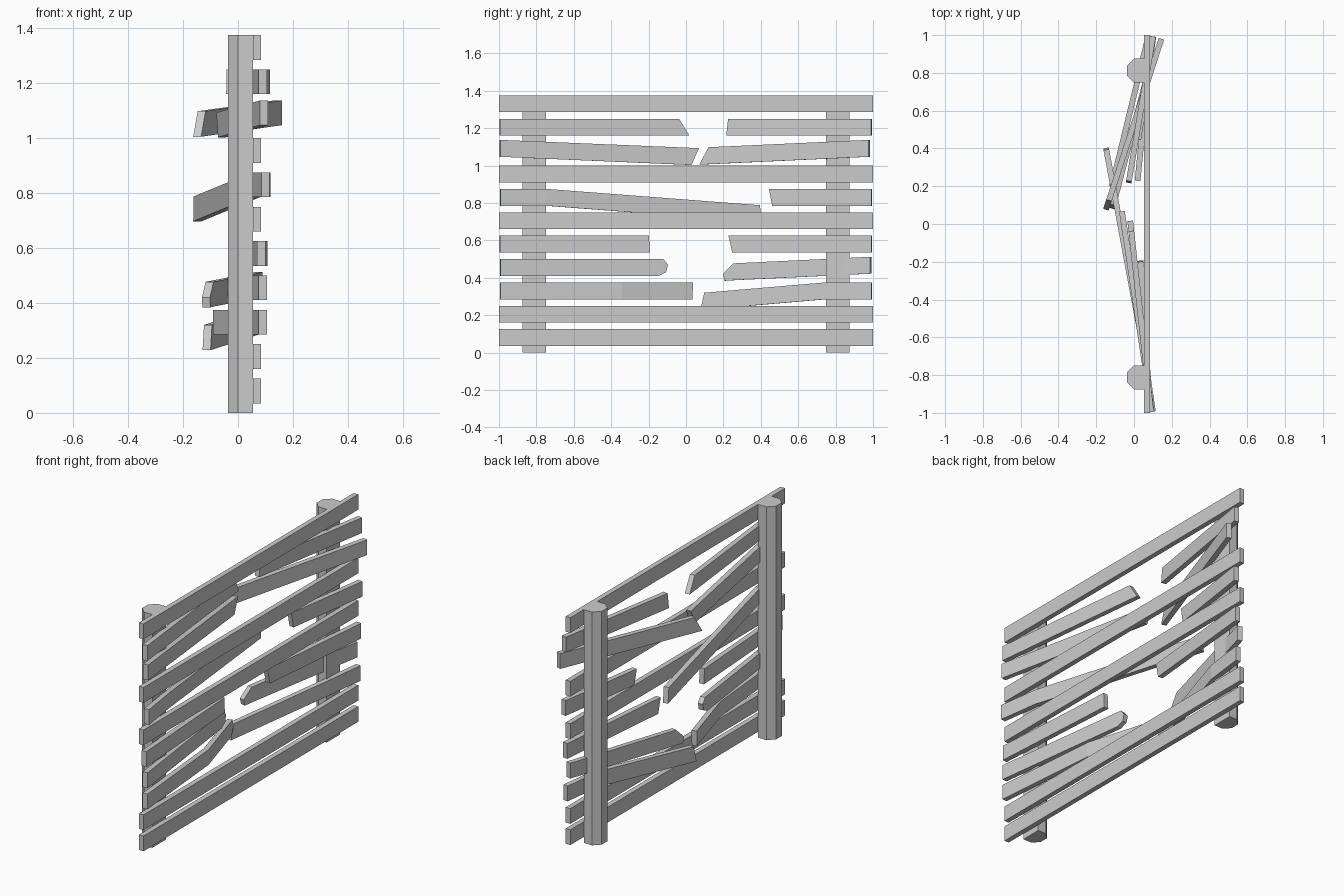
import bpy, math

if "Cube" in bpy.data.objects:
    bpy.data.objects.remove(bpy.data.objects["Cube"])

T = 0.03   # board thickness
H = 0.09   # board height


def mesh_object(name, verts, faces):
    me = bpy.data.meshes.new(name)
    me.from_pydata(verts, [], faces)
    ob = bpy.data.objects.new(name, me)
    bpy.context.collection.objects.link(ob)
    bpy.context.view_layer.objects.active = ob
    bpy.ops.object.mode_set(mode='EDIT')
    bpy.ops.mesh.select_all(action='SELECT')
    bpy.ops.mesh.normals_make_consistent(inside=False)
    bpy.ops.object.mode_set(mode='OBJECT')
    return ob


def loft(name, rings):
    n = len(rings[0])
    verts = [v for r in rings for v in r]
    faces = [tuple(range(n)), tuple((len(rings) - 1) * n + i for i in range(n))]
    for k in range(len(rings) - 1):
        for i in range(n):
            j = (i + 1) % n
            faces.append((k * n + i, k * n + j, k * n + n + j, k * n + n + i))
    return mesh_object(name, verts, faces)


def board(name, path, stations):
    """path: (y, x) knots of the back face seen from above.
    stations: (y bottom, z bottom, y top, z top) along the board."""
    def place(y):
        segs = list(zip(path, path[1:]))
        a, b = segs[0]
        for s in segs:
            if (y - s[0][0]) * (s[1][0] - s[0][0]) >= -1e-6:
                a, b = s
        m = (b[1] - a[1]) / (b[0] - a[0])
        ln = math.hypot(1, m)
        x = a[1] + m * (y - a[0])
        return (x, y), (x + T / ln, y - T * m / ln)
    rings = []
    for yb, zb, yt, zt in stations:
        (b0, b1), (t0, t1) = place(yb), place(yt)
        rings.append([(*b0, zb), (*b1, zb), (*t1, zt), (*t0, zt)])
    return loft(name, rings)


def st(y, z):
    return (y, z, y, z + H)


# Posts: octagonal backs with a flat front face
profile = [(-0.037, -0.027), (-0.037, 0.027), (0, 0.063),
           (0.054, 0.063), (0.054, -0.063), (0, -0.063)]
for side, c in (("left", -0.812), ("right", 0.812)):
    loft("post_" + side, [[(x, c + y, z) for x, y in profile] for z in (0, 1.375)])

# Unbroken rails
for i in (0, 1, 5, 7, 10):
    z = 0.035 + 0.125 * i
    board(f"rail_{i}", [(-1, 0.054), (1, 0.054)], [st(-1, z), st(1, z)])

# Broken boards on the left half
board("broken_left_2", [(-0.995, 0.075), (-0.35, 0.02), (0.025, -0.09)],
      [st(-0.995, 0.285), st(-0.35, 0.285), (0.025, 0.285, 0.03, 0.375)])
board("broken_left_3", [(-0.995, 0.075), (-0.1, -0.04)],
      [st(-0.995, 0.41), (-0.15, 0.41, -0.125, 0.50), (-0.11, 0.43, -0.1, 0.47)])
board("broken_left_4", [(-0.997, 0.07), (-0.2, 0.02)],
      [st(-0.997, 0.535), (-0.195, 0.535, -0.2, 0.625)])
board("broken_left_6", [(-0.995, 0.085), (-0.75, 0.05), (0.4, -0.163)],
      [st(-0.995, 0.785), st(-0.75, 0.785), (0.4, 0.697, 0.39, 0.788)])
board("broken_left_8", [(-0.997, 0.08), (0.06, -0.078)],
      [st(-0.997, 1.047), (0.025, 1.003, 0.065, 1.093)])
board("broken_left_9", [(-0.997, 0.075), (0.015, -0.035)],
      [st(-0.997, 1.16), (0.015, 1.16, -0.04, 1.25)])

# Broken boards on the right half
board("broken_right_2", [(0.995, 0.075), (0.75, 0.045), (0.1, -0.125)],
      [st(0.995, 0.285), st(0.75, 0.285), (0.085, 0.228, 0.105, 0.32)])
board("broken_right_3", [(0.992, 0.06), (0.21, -0.13)],
      [st(0.992, 0.422), (0.26, 0.387, 0.26, 0.477), (0.213, 0.384, 0.205, 0.42)])
board("broken_right_4", [(0.995, 0.078), (0.24, 0.005)],
      [st(0.995, 0.535), (0.25, 0.535, 0.23, 0.625)])
board("broken_right_6", [(0.995, 0.088), (0.45, 0.008)],
      [st(0.995, 0.785), (0.465, 0.785, 0.448, 0.875)])
board("broken_right_8", [(0.985, 0.131), (0.08, -0.163)],
      [st(0.985, 1.047), (0.08, 1.005, 0.13, 1.098)])
board("broken_right_9", [(0.995, 0.086), (0.22, -0.043)],
      [st(0.995, 1.16), (0.22, 1.16, 0.23, 1.25)])
